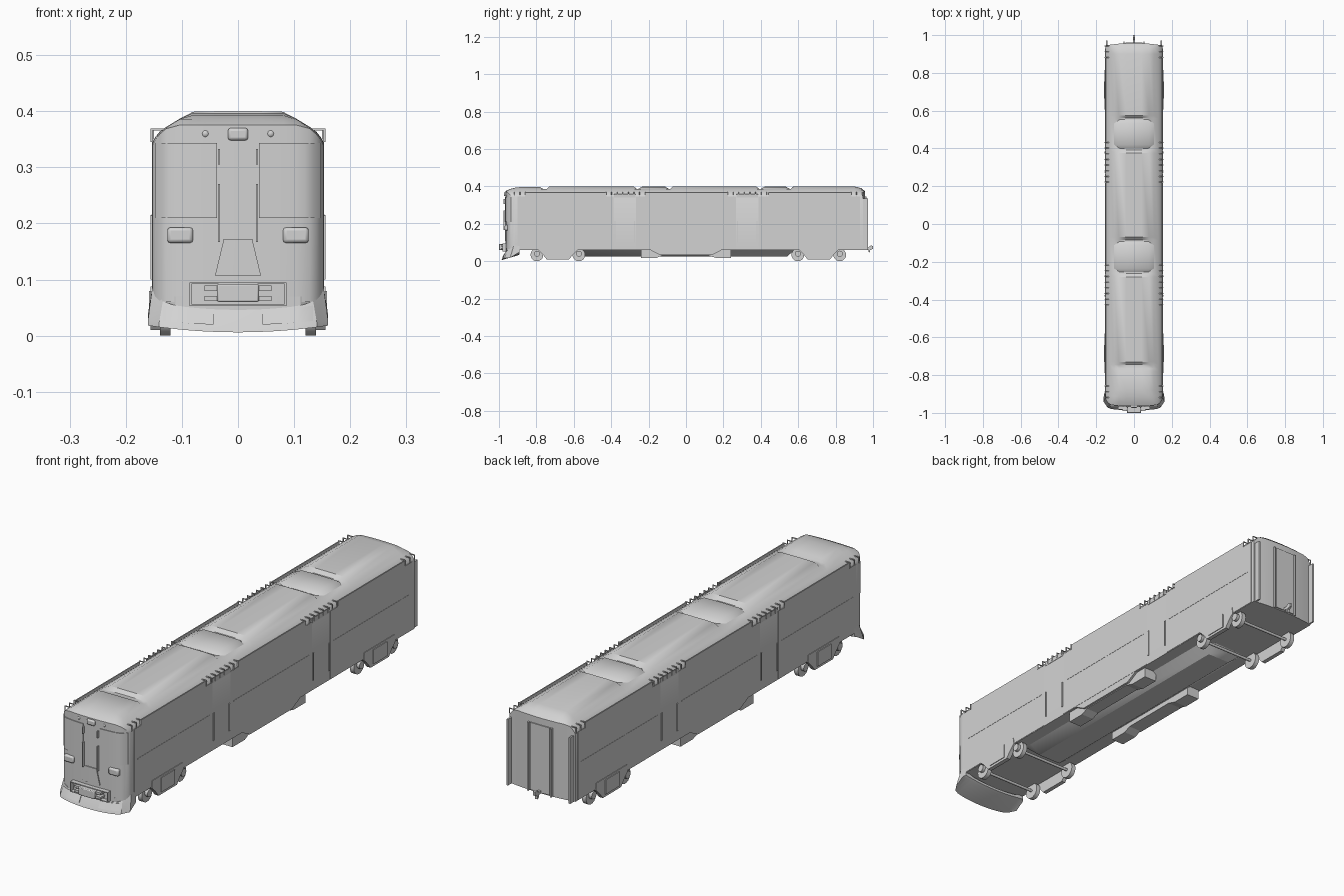
import bpy, bmesh, math
from mathutils import Vector

if "Cube" in bpy.data.objects:
    bpy.data.objects.remove(bpy.data.objects["Cube"])

grey = bpy.data.materials.new("plain_grey")
grey.diffuse_color = (0.65, 0.65, 0.65, 1)
grey.use_nodes = True
grey.node_tree.nodes["Principled BSDF"].inputs["Base Color"].default_value = grey.diffuse_color


def finish(name, bm, smooth=None, bevel=0):
    bmesh.ops.recalc_face_normals(bm, faces=bm.faces[:])
    me = bpy.data.meshes.new(name)
    bm.to_mesh(me)
    bm.free()
    me.materials.append(grey)
    ob = bpy.data.objects.new(name, me)
    bpy.context.collection.objects.link(ob)
    if bevel:
        m = ob.modifiers.new("bevel", 'BEVEL')
        m.width, m.segments = bevel, 2
    if smooth:
        bpy.ops.object.select_all(action='DESELECT')
        ob.select_set(True)
        bpy.context.view_layer.objects.active = ob
        bpy.ops.object.shade_smooth_by_angle(angle=math.radians(smooth))
    return ob


def box(name, x0, x1, y0, y1, z0, z1, bevel=0):
    bm = bmesh.new()
    bmesh.ops.create_cube(bm, size=1)
    for v in bm.verts:
        v.co = Vector(((x0 + x1) / 2 + v.co.x * (x1 - x0),
                       (y0 + y1) / 2 + v.co.y * (y1 - y0),
                       (z0 + z1) / 2 + v.co.z * (z1 - z0)))
    return finish(name, bm, 40 if bevel else None, bevel)


def prism(name, pts, x0, x1):
    """Side profile in (y, z) pushed from x0 to x1."""
    bm = bmesh.new()
    f = bm.faces.new([bm.verts.new((x0, y, z)) for y, z in pts])
    r = bmesh.ops.extrude_face_region(bm, geom=[f])
    for v in r["geom"]:
        if isinstance(v, bmesh.types.BMVert):
            v.co.x = x1
    return finish(name, bm)


def loft(name, rings, smooth=30):
    """Skin closed rings; ends are filled with strips of quads."""
    bm = bmesh.new()
    vs = [[bm.verts.new(p) for p in r] for r in rings]
    n = len(vs[0])
    for a, b in zip(vs, vs[1:]):
        for i in range(n):
            j = (i + 1) % n
            bm.faces.new((a[i], a[j], b[j], b[i]))
    for r in (vs[0], vs[-1]):
        for i in range(n // 2 - 1):
            bm.faces.new((r[i], r[i + 1], r[n - 2 - i], r[n - 1 - i]))
    return finish(name, bm, smooth)


def cyl(name, x0, x1, y, z, r, seg=20):
    bm = bmesh.new()
    bmesh.ops.create_cone(bm, cap_ends=True, segments=seg, radius1=r, radius2=r, depth=1)
    for v in bm.verts:
        c = v.co.copy()
        v.co = (x0 + (c.z + 0.5) * (x1 - x0), y + c.x, z + c.y)
    return finish(name, bm, 40)


def front_y(x):
    u = min(abs(x) / 0.153, 1)
    return -0.965 + 0.010 * u ** 2 + 0.035 * u ** 12


def rear_y(x):
    return 0.958 - 0.013 * (x / 0.153) ** 2


# Body shell and roof
half = [(0.152, 0.345), (0.148, 0.353), (0.14, 0.363), (0.128, 0.372), (0.105, 0.386),
        (0.08, 0.399), (0.04, 0.4)]
top = [(-x, z) for x, z in half] + [(0, 0.4)] + half[::-1]


def body_ring(yfun, cap, drop=0):
    low = [(x, yfun(x), 0.06) for x, z in top]
    high = [(x, yfun(x), min(z - drop * (abs(x) / 0.153) ** 4, cap)) for x, z in top]
    return low + high[::-1]


rings = [body_ring(front_y, 0.375, 0.006),
         body_ring(lambda x: front_y(x) * 0.75 - 0.88 * 0.25, 0.385, 0.002),
         body_ring(lambda x: front_y(x) * 0.4 - 0.88 * 0.6, 0.393)]
for y, cap in [(-0.88, 0.397), (-0.78, 0.396), (-0.765, 0.387), (-0.745, 0.387), (-0.73, 0.4),
               (-0.28, 0.4), (-0.262, 0.386), (-0.085, 0.386), (-0.07, 0.4),
               (0.375, 0.4), (0.393, 0.386), (0.56, 0.386), (0.575, 0.4), (0.9, 0.4)]:
    rings.append(body_ring(lambda x, y=y: y, cap))
rings += [body_ring(lambda x: rear_y(x) - 0.02, 0.39), body_ring(rear_y, 0.373, 0.005)]
loft("body_shell", rings, 35)

# Roof equipment humps
for y0, y1 in ((-0.255, -0.092), (0.40, 0.553)):
    def hump(y, w, t):
        return [(x * w, y, 0.37) for x in (-1, -.7, 0, .7, 1)] + \
               [(x * w, y, t - d) for x, d in ((1, .013), (.76, .001), (0, 0), (-.76, .001), (-1, .013))]
    loft("roof_unit", [hump(y0, 0.1, 0.387), hump(y0 + 0.02, 0.105, 0.399),
                       hump(y1 - 0.02, 0.105, 0.399), hump(y1, 0.1, 0.387)], 50)


def front_plate(name, xl, zl, t=0.003, taper=1):
    """Thin plate hugging the curved nose; taper scales the top width."""
    rs = []
    for i in range(9):
        x = xl[0] + (xl[1] - xl[0]) * i / 8
        a, b = front_y(x), front_y(x * taper)
        rs.append([(x, a + 0.004, zl[0]), (x, a - t, zl[0]),
                   (x * taper, b - t, zl[1]), (x * taper, b + 0.004, zl[1])])
    loft(name, rs)


# Nose details
front_plate("nose_step_panel", (-0.041, 0.041), (0.107, 0.172), 0.004, 0.62)
front_plate("nose_chin", (-0.148, 0.148), (0.04, 0.07), 0.0005)
for s in (-1, 1):
    front_plate("windscreen", (s * 0.037, s * 0.148), (0.21, 0.343))
    xh = s * 0.103
    box("headlight", xh - 0.023, xh + 0.023, -0.97, -0.95, 0.165, 0.193, 0.006)
    for z0, z1 in ((0.167, 0.27), (0.305, 0.333)):
        box("nose_handrail", s * 0.034 - 0.002, s * 0.034 + 0.002, -0.976, -0.962, z0, z1)
    bm = bmesh.new()
    bmesh.ops.create_uvsphere(bm, u_segments=12, v_segments=8, radius=0.008)
    bmesh.ops.translate(bm, verts=bm.verts, vec=(s * 0.058, -0.958, 0.36))
    finish("marker_lamp", bm, 60)
box("nose_top_lamp", -0.018, 0.018, -0.973, -0.95, 0.348, 0.37, 0.005)

# Front coupler with its open housing
for z0, z1 in ((0.053, 0.056), (0.092, 0.095)):
    box("coupler_housing_rail", -0.086, 0.086, -0.982, -0.95, z0, z1)
for s in (-1, 1):
    a, b = sorted((s * 0.083, s * 0.086))
    box("coupler_housing_side", a, b, -0.982, -0.95, 0.053, 0.095)
    for z in (0.062, 0.08):
        a, b = sorted((s * 0.034, s * 0.06))
        box("coupler_prong", a, b, -0.99, -0.955, z, z + 0.009)
box("coupler_head", -0.037, 0.037, -1.0, -0.95, 0.06, 0.092, 0.003)

# Track clearing apron under the nose
rs = []
for i in range(17):
    u = -1 + i / 8
    x, y = 0.153 * u, front_y(0.153 * u)
    zt, zb = 0.046 + 0.014 * u * u + 0.024 * u ** 12, 0.006 + 0.012 * u * u
    rs.append([(x * 1.045, -0.9, zb + 0.025), (x * 1.05, y - 0.021, zb),
               (x * 1.05, y - 0.018, zb + 0.008), (x, y - 0.001, zt), (x, -0.89, zt),
               (x, -0.89, zb + 0.03)])
loft("apron", rs)
for s in (-1, 1):
    rs = []
    for i in range(7):
        x = s * (0.044 + 0.09 * i / 6)
        y = front_y(x)
        zt, zb = 0.043 + 0.6 * (x * x), 0.019 + 0.4 * x * x
        rs.append([(x, y - 0.004, zb), (x, y - 0.019, zb), (x, y - 0.005, zt), (x, y + 0.004, zt)])
    loft("apron_step", rs)

# Rear end: door, corner plates and hook coupler
box("rear_door", -0.045, 0.045, 0.95, 0.962, 0.065, 0.345)
for s in (-1, 1):
    for name, x0, x1, y1, z1 in (("rear_door_post", 0.05, 0.056, 0.966, 0.345),
                                 ("rear_corner_plate", 0.14, 0.147, 0.972, 0.335)):
        a, b = sorted((s * x0, s * x1))
        box(name, a, b, 0.935, y1, 0.06, z1)
box("rear_coupler_bar", -0.006, 0.006, 0.93, 0.985, 0.062, 0.074)
prism("rear_coupler_hook", [(0.975, 0.05), (0.985, 0.046), (0.985, 0.06), (1.0, 0.066),
                            (1.0, 0.082), (0.988, 0.084), (0.975, 0.074)], -0.005, 0.005)

# Side panels, doors, gutters and clips
for s in (-1, 1):
    def side(name, x0, x1, *r):
        a, b = sorted((s * x0, s * x1))
        return box(name, a, b, *r)
    for y0, y1 in ((-0.9, -0.388), (-0.268, 0.268), (0.388, 0.93)):
        side("side_panel", 0.148, 0.1535, y0, y1, 0.062, 0.345)
        side("belt_moulding", 0.15, 0.1545, y0 + 0.02, y1 - 0.02, 0.213, 0.216)
    for y0, y1 in ((-0.86, -0.43), (-0.22, 0.22), (0.44, 0.88)):
        side("gutter_wall", 0.1495, 0.1535, y0, y1, 0.34, 0.367)
    for y0, n in ((-0.43, 8), (0.22, 8), (-0.92, 3), (0.88, 3)):
        for i in range(n):
            y = y0 + 0.03 * i
            side("gutter_clip_strap", 0.132, 0.1555, y, y + 0.004, 0.366, 0.369)
            side("gutter_clip_leg", 0.1525, 0.1555, y, y + 0.004, 0.345, 0.369)
    for d in (-1, 1):
        for y in (0.275, 0.38):
            side("door_handrail", 0.15, 0.1555, d * y - 0.003, d * y + 0.003, 0.1, 0.215)
        side("door_head", 0.15, 0.1535, d * 0.328 - 0.058, d * 0.328 + 0.058, 0.34, 0.36)
    # Hanging equipment box with notched ends
    prism("side_equipment_box", [(-0.24, 0.065), (-0.24, 0.016), (-0.16, 0.016), (-0.13, 0.03),
                                 (0.12, 0.03), (0.16, 0.018), (0.24, 0.018), (0.24, 0.065)],
          s * 0.085, s * 0.143)
    prism("centre_skirt", [(-0.2, 0.065), (-0.14, 0.033), (0.14, 0.033), (0.2, 0.065)],
          s * 0.13, s * 0.1525)

# Sloping underfloor trough
loft("underfloor", [[(-w, y, 0.065), (w, y, 0.065), (w * 0.5, y, z), (-w * 0.5, y, z)]
                    for y, w, z in ((-0.58, 0.1, 0.06), (-0.54, 0.105, 0.025),
                                    (0.54, 0.105, 0.025), (0.58, 0.1, 0.06))])

# Bogies: side frames, wheels and axles
for yc in (-0.685, 0.71):
    for s in (-1, 1):
        frame = [(-0.08, 0.035), (-0.06, 0.01), (0.06, 0.01), (0.08, 0.035),
                 (0.105, 0.06), (0.1, 0.088), (-0.1, 0.088), (-0.105, 0.06)]
        prism("bogie_frame", [(yc + y, z) for y, z in frame], s * 0.138, s * 0.156)
        belly = [(-0.045, 0.02), (0.045, 0.02), (0.045, 0.08), (-0.045, 0.08)]
        prism("bogie_spring_cover", [(yc + y, z) for y, z in belly], s * 0.15, s * 0.159)
        for d in (-0.112, 0.112):
            cyl("wheel", s * 0.12, s * 0.139, yc + d, 0.034, 0.034)
            cyl("axle_box", s * 0.138, s * 0.152, yc + d, 0.04, 0.016, 12)
    for d in (-0.112, 0.112):
        cyl("axle", -0.125, 0.125, yc + d, 0.034, 0.006, 10)
